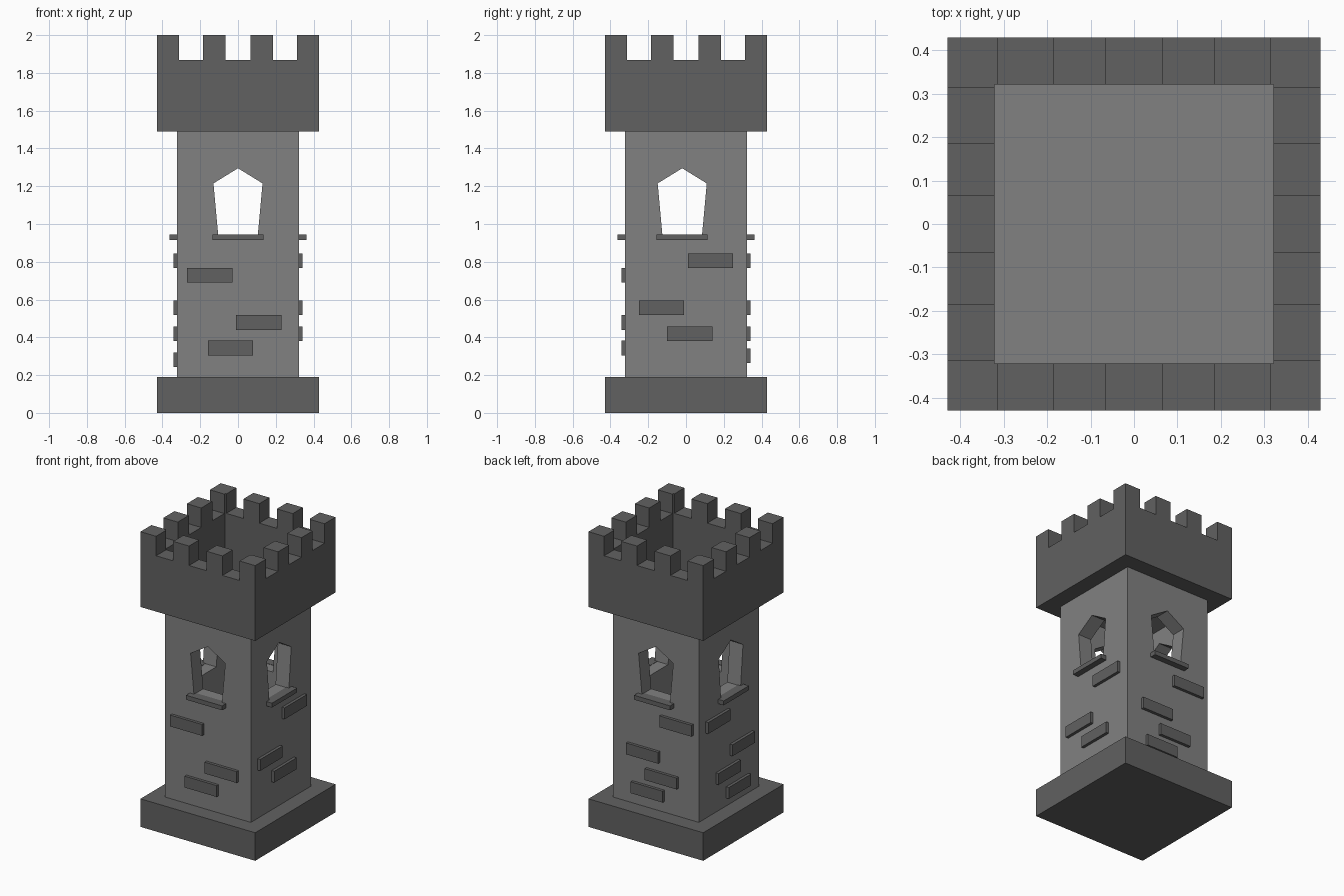
import bpy
import bmesh
from mathutils import Matrix

if "Cube" in bpy.data.objects:
    bpy.data.objects.remove(bpy.data.objects["Cube"])


def grey(name, v):
    m = bpy.data.materials.new(name)
    m.diffuse_color = (v, v, v, 1)
    m.use_nodes = True
    m.node_tree.nodes["Principled BSDF"].inputs["Base Color"].default_value = m.diffuse_color
    return m


DARK, LIGHT = grey("dark_stone", 0.12), grey("light_stone", 0.22)


def finish(name, bm, mat):
    bmesh.ops.recalc_face_normals(bm, faces=bm.faces)
    me = bpy.data.meshes.new(name)
    bm.to_mesh(me)
    bm.free()
    ob = bpy.data.objects.new(name, me)
    bpy.context.collection.objects.link(ob)
    if mat:
        me.materials.append(mat)
    return ob


def box(name, x, y, z, mat=None):
    bm = bmesh.new()
    bmesh.ops.create_cube(bm, size=1)
    for v in bm.verts:
        v.co = [r[0] if c < 0 else r[1] for c, r in zip(v.co, (x, y, z))]
    return finish(name, bm, mat)


def window_prism(name, along_y, shift):
    # pentagonal opening extruded through the whole tower
    pts = [(-.105, .943), (.105, .943), (.13, 1.215), (0, 1.295), (-.13, 1.215)]
    bm = bmesh.new()
    vs = [bm.verts.new((u + shift, -.6, z) if along_y else (-.6, u + shift, z))
          for u, z in pts]
    face = bm.faces.new(vs)
    ext = bmesh.ops.extrude_face_region(bm, geom=[face])
    move = (0, 1.2, 0) if along_y else (1.2, 0, 0)
    bmesh.ops.translate(bm, vec=move,
                        verts=[g for g in ext["geom"] if isinstance(g, bmesh.types.BMVert)])
    return finish(name, bm, None)


def cut(ob, cutters):
    for c in cutters:
        mod = ob.modifiers.new("cut", 'BOOLEAN')
        mod.operation, mod.solver, mod.object = 'DIFFERENCE', 'EXACT', c
        bpy.context.view_layer.objects.active = ob
        bpy.ops.object.modifier_apply(modifier=mod.name)
        bpy.data.objects.remove(c)


W, S = 0.43, 0.322   # half widths of base/crown and shaft

# Base slab
box("base", (-W, W), (-W, W), (0, .19), DARK)

# Hollow shaft with two crossing window openings
shaft = box("shaft", (-S, S), (-S, S), (.19, 1.49), LIGHT)
I = S - 0.1
cut(shaft, [box("room", (-I, I), (-I, I), (.29, 1.39)),
            window_prism("front_opening", True, 0),
            window_prism("side_opening", False, -.02)])

# Crown: open square ring with notches between merlons
crown = box("crown", (-W, W), (-W, W), (1.49, 2), DARK)
cutters = [box("well", (-S, S), (-S, S), (1.4, 2.1))]
for a, b in ((-.313, -.185), (-.066, .066), (.185, .313)):
    cutters.append(box("notch", (a, b), (-.6, .6), (1.868, 2.1)))
    cutters.append(box("notch", (-.6, .6), (a, b), (1.868, 2.1)))
cut(crown, cutters)


def on_wall(name, side, u0, u1, z0, z1, out):
    # block spanning u0..u1 along a wall, sunk slightly into it
    d = (S - .02, out)
    if side in ("front", "left"):
        d = (-d[1], -d[0])
    if side in ("front", "back"):
        box(name, (u0, u1), d, (z0, z1), DARK)
    else:
        box(name, d, (u0, u1), (z0, z1), DARK)


# Window sills
for side in ("front", "back", "left", "right"):
    c = 0 if side in ("front", "back") else -.02
    on_wall(side + "_sill", side, c - .135, c + .135, .915, .945, .363)

# Raised bricks: start along the wall, bottom height
bricks = {
    "front": [(-.27, .69), (-.01, .44), (-.16, .305)],
    "right": [(.01, .767), (-.25, .517), (-.10, .38)],
    "left": [(.01, .767), (-.25, .517), (-.10, .38), (-.21, .243)],
    "back": [(-.28, .767), (-.03, .517), (-.17, .38), (-.065, .263)],
}
for side, rows in bricks.items():
    for i, (u, z) in enumerate(rows):
        on_wall(f"{side}_brick_{i + 1}", side, u, u + .24, z, z + .077, .342)
